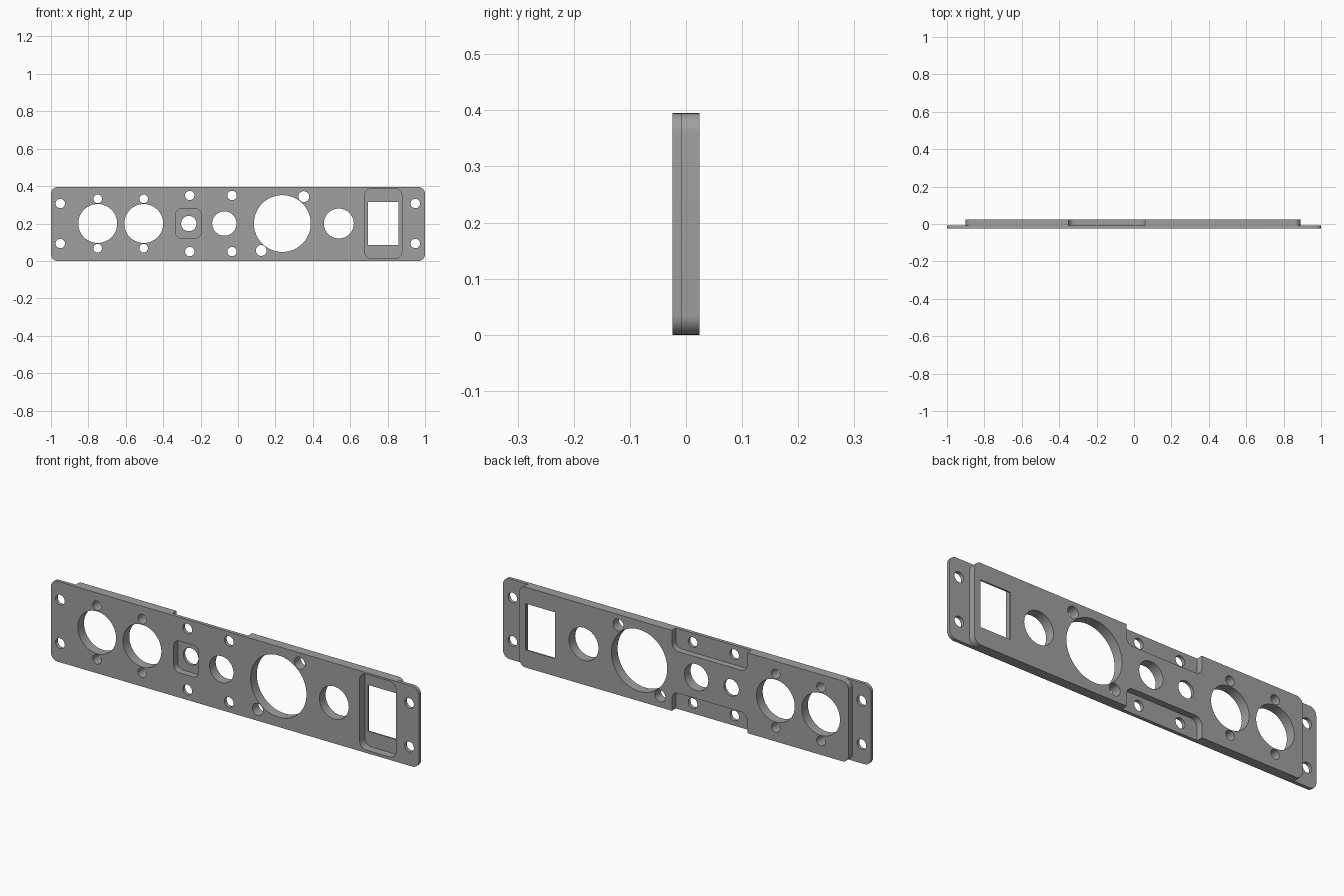
import bpy, bmesh
from math import cos, sin, pi

if "Cube" in bpy.data.objects:
    bpy.data.objects.remove(bpy.data.objects["Cube"], do_unlink=True)

HEIGHT, MID = 0.395, 0.1975
FRONT, STEP, BACK = -0.024, -0.007, 0.024
OUT = 0.02  # how far cutters reach past the surface

metal = bpy.data.materials.new("grey metal")
metal.use_nodes = True
GREY = (0.35, 0.35, 0.35, 1)
metal.diffuse_color = GREY
metal.node_tree.nodes["Principled BSDF"].inputs["Base Color"].default_value = GREY


def arc(x, z, r, start, sweep, steps):
    return [(x + r * cos(start + sweep * i / steps),
             z + r * sin(start + sweep * i / steps)) for i in range(steps + 1)]


def circle(x, z, r):
    return arc(x, z, r, 0, 2 * pi, 48)[:-1]


def rounded(x0, x1, z0, z1, r):
    if r == 0:
        return [(x0, z0), (x1, z0), (x1, z1), (x0, z1)]
    centres = [(x1 - r, z1 - r), (x0 + r, z1 - r), (x0 + r, z0 + r), (x1 - r, z0 + r)]
    return [p for k, (x, z) in enumerate(centres) for p in arc(x, z, r, k * pi / 2, pi / 2, 8)]


def slab(name, outline, y0, y1):
    """Extrude an x-z outline from y0 to y1."""
    bm = bmesh.new()
    face = bm.faces.new([bm.verts.new((x, y0, z)) for x, z in outline])
    ext = bmesh.ops.extrude_face_region(bm, geom=[face])
    moved = [v for v in ext["geom"] if isinstance(v, bmesh.types.BMVert)]
    bmesh.ops.translate(bm, verts=moved, vec=(0, y1 - y0, 0))
    bmesh.ops.recalc_face_normals(bm, faces=bm.faces)
    mesh = bpy.data.meshes.new(name)
    bm.to_mesh(mesh)
    bm.free()
    mesh.materials.append(metal)
    ob = bpy.data.objects.new(name, mesh)
    bpy.context.collection.objects.link(ob)
    return ob


def combine(target, tool, operation):
    bpy.context.view_layer.objects.active = target
    mod = target.modifiers.new("combine", 'BOOLEAN')
    mod.operation, mod.solver, mod.object = operation, 'EXACT', tool
    bpy.ops.object.modifier_apply(modifier=mod.name)
    bpy.data.objects.remove(tool, do_unlink=True)


def cut(outline, y0=FRONT - OUT, y1=BACK + OUT):
    combine(panel, slab("cutter", outline, y0, y1), 'DIFFERENCE')


# Rear block with two edge notches, joined to the thin front flange
panel = slab("rear_block", rounded(-0.9, 0.89, 0, HEIGHT, 0.035), FRONT + 0.01, BACK)
for z0, z1 in ((-0.1, 0.095), (HEIGHT - 0.095, HEIGHT + 0.1)):
    cut(rounded(-0.35, 0.06, z0, z1, 0.035))
combine(panel, slab("flange", rounded(-1, 1, 0, HEIGHT, 0.035), FRONT, STEP), 'UNION')
panel.name = "mounting_panel"

# Front recesses
cut(rounded(-0.333, -0.197, 0.122, 0.278, 0.03), y1=FRONT + 0.033)
cut(rounded(0.678, 0.876, 0.014, 0.386, 0.035), y1=FRONT + 0.04)

# Large openings
cut(rounded(0.695, 0.857, 0.086, 0.314, 0))
for x, r in ((-0.75, 0.104), (-0.504, 0.104), (-0.263, 0.041),
             (-0.073, 0.065), (0.237, 0.152), (0.539, 0.08)):
    cut(circle(x, 0.2, r))

# Paired screw holes, above and below the centre line
for x, dz, r in ((-0.95, 0.107, 0.025), (0.948, 0.107, 0.025),
                 (-0.75, 0.132, 0.023), (-0.504, 0.132, 0.023),
                 (-0.258, 0.15, 0.025), (-0.032, 0.15, 0.025)):
    for side in (-1, 1):
        cut(circle(x, 0.2 + side * dz, r))

# Diagonal screw holes beside the largest opening
for side in (-1, 1):
    cut(circle(0.238 + side * 0.114, 0.2 + side * 0.144, 0.029))

bpy.ops.object.select_all(action='DESELECT')
panel.select_set(True)
bpy.context.view_layer.objects.active = panel
bpy.ops.object.shade_smooth_by_angle()
